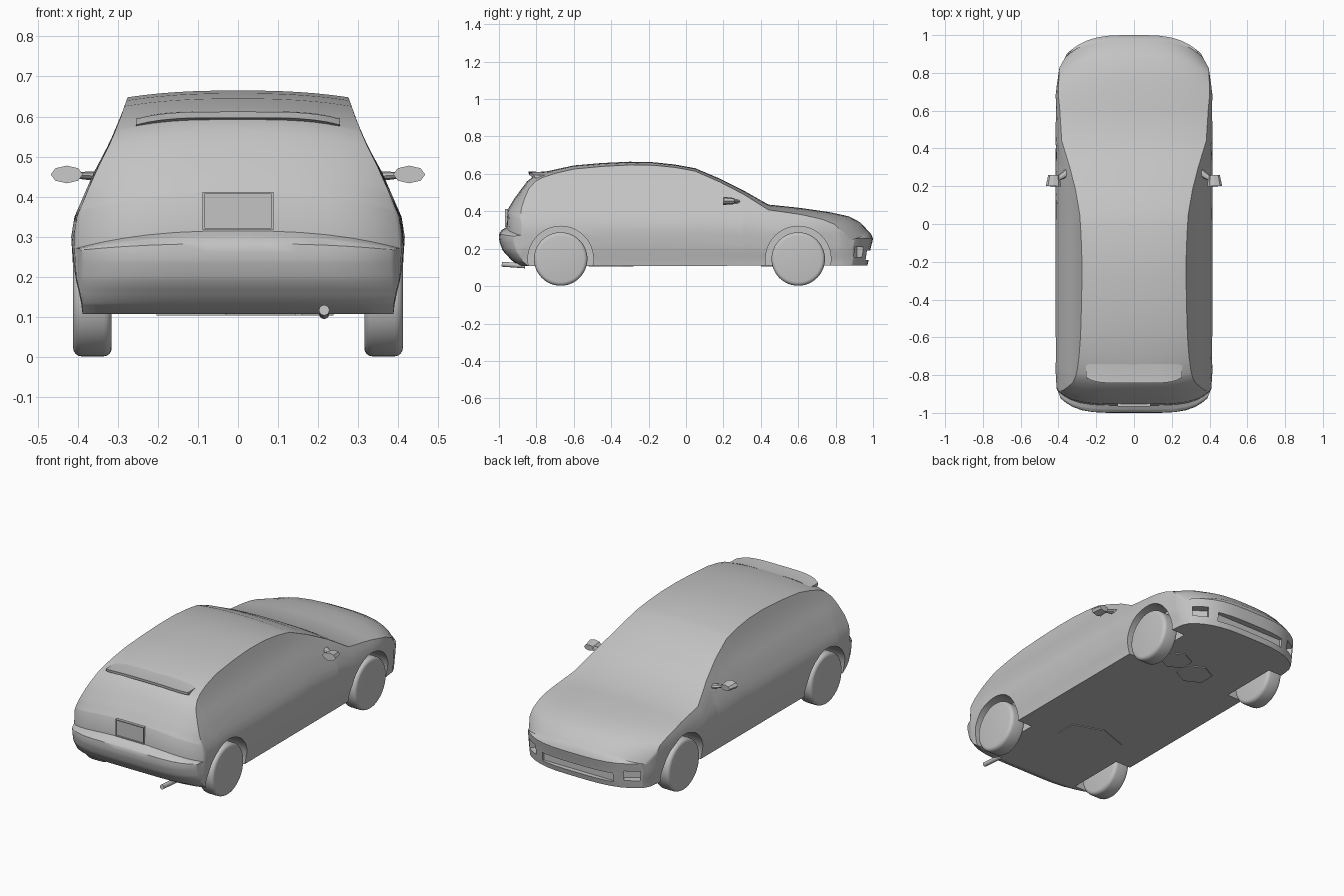
import bpy, bmesh, math
from mathutils import Matrix, Vector

cube = bpy.data.objects.get("Cube")
if cube:
    bpy.data.objects.remove(cube, do_unlink=True)

grey = bpy.data.materials.new("plain_grey")
grey.use_nodes = True
grey.diffuse_color = (0.55, 0.55, 0.55, 1)
grey.node_tree.nodes["Principled BSDF"].inputs["Base Color"].default_value = (0.55, 0.55, 0.55, 1)


def finish(name, bm):
    bmesh.ops.recalc_face_normals(bm, faces=bm.faces)
    mesh = bpy.data.meshes.new(name)
    bm.to_mesh(mesh)
    bm.free()
    mesh.materials.append(grey)
    obj = bpy.data.objects.new(name, mesh)
    bpy.context.collection.objects.link(obj)
    return obj


def activate(obj):
    bpy.ops.object.select_all(action='DESELECT')
    obj.select_set(True)
    bpy.context.view_layer.objects.active = obj


def smooth(obj, angle=35):
    activate(obj)
    bpy.ops.object.shade_smooth_by_angle(angle=math.radians(angle))


def apply_modifier(obj, mod):
    activate(obj)
    bpy.ops.object.modifier_apply(modifier=mod.name)


def box(name, centre, size, turn=0):
    bm = bmesh.new()
    mat = Matrix.Translation(centre) @ Matrix.Rotation(turn, 4, 'Z') @ Matrix.Diagonal((*size, 1))
    bmesh.ops.create_cube(bm, size=1, matrix=mat)
    return finish(name, bm)


def tube(name, start, end, r1, r2, sides, flatten=1):
    """Cone or cylinder between two points, optionally squashed in height."""
    start, end = Vector(start), Vector(end)
    axis = end - start
    bm = bmesh.new()
    mat = (Matrix.Translation((start + end) / 2) @ Matrix.Diagonal((1, 1, flatten, 1))
           @ axis.to_track_quat('Z', 'Y').to_matrix().to_4x4())
    bmesh.ops.create_cone(bm, cap_ends=True, segments=sides, radius1=r1, radius2=r2,
                          depth=axis.length, matrix=mat)
    return finish(name, bm)


def look_up(table, v):
    if v <= table[0][0]:
        return table[0][1]
    for (a, p), (b, q) in zip(table, table[1:]):
        if v <= b:
            return p + (q - p) * (v - a) / (b - a)
    return table[-1][1]


# Body shape tables: centre line height, floor height, width scale, crown, side profile
TOP = [(-1, .26), (-.998, .283), (-.985, .3), (-.96, .315), (-.953, .41), (-.92, .465), (-.85, .56),
       (-.81, .592), (-.77, .608), (-.6, .645), (-.45, .658), (-.3, .665), (-.17, .662), (-.06, .65),
       (.05, .63), (.18, .575), (.31, .51), (.44, .436), (.61, .418), (.77, .395), (.87, .373),
       (.93, .342), (.97, .3), (.987, .283), (1, .255)]
FLOOR = [(-1, .26), (-.997, .235), (-.98, .19), (-.93, .135), (-.88, .107), (.97, .11),
         (.98, .15), (.987, .2), (.996, .235), (1, .255)]
WIDTH = [(-1, .94), (-.95, .985), (-.8, 1), (.7, 1), (.93, .95), (1, .86)]
CROWN = [(-1, .02), (-.95, .05), (-.85, .035), (-.7, .02), (0, .015), (.3, .02), (.44, .028), (.9, .045)]
SIDE = [(.1, .39), (.14, .395), (.2, .41), (.3, .416), (.35, .408), (.4, .386), (.46, .36),
        (.5, .337), (.55, .312), (.6, .292), (.65, .275)]


def bend(x, y):
    """Round the ends in plan by pulling the corners inward."""
    u = min(abs(x) / .4, 1.05)
    if y > .55:
        return y - .15 * ((y - .55) / .45) ** 2 * u ** 3.5
    if y < -.6:
        return y + .09 * ((-y - .6) / .4) ** 2 * u ** 5
    return y


def section(y):
    floor, top, width = look_up(FLOOR, y), look_up(TOP, y), look_up(WIDTH, y)
    crown = min(look_up(CROWN, y), .4 * (top - floor))
    edge = top - crown
    across = [math.sin(math.pi / 2 * k / 8) for k in range(8, -9, -1)]
    levels = [floor + (edge - floor) * k / 14 for k in range(1, 14)]
    wall = [(look_up(SIDE, z) * width, z) for z in levels]
    half_top, half_floor = look_up(SIDE, edge) * width, look_up(SIDE, floor) * width
    ring = wall + [(half_top * t, edge + crown * (1 - abs(t) ** 2.5)) for t in across]
    ring += [(-x, z) for x, z in reversed(wall)]
    ring += [(-half_floor * t, floor) for t in across]
    return [(x, bend(x, y), z) for x, z in ring]


# Body shell lofted along its length
bm = bmesh.new()
stations = sorted({y for table in (TOP, FLOOR, WIDTH, CROWN) for y, _ in table})
rings = [[bm.verts.new(p) for p in section(y)] for y in stations]
for a, b in zip(rings, rings[1:]):
    for i in range(len(a)):
        j = (i + 1) % len(a)
        bm.faces.new((a[i], a[j], b[j], b[i]))
bmesh.ops.remove_doubles(bm, verts=bm.verts, dist=.0002)
body = finish("body", bm)

# Wheel arches, air intake and lamp pockets cut from the body
cutters = [box("intake_cutter", (0, 1, .165), (.44, .1, .05))]
for s in (-1, 1):
    cutters.append(box("lamp_cutter", (s * .305, .915, .182), (.085, .06, .055), -s * .6))
    for y in (-.67, .6):
        cutters.append(tube("arch_cutter", (s * .295, y, .145), (s * .6, y, .145), .175, .175, 48))
for cutter in cutters:
    cutter.hide_render = True
    mod = body.modifiers.new("cut", 'BOOLEAN')
    mod.operation, mod.solver, mod.object = 'DIFFERENCE', 'EXACT', cutter
    apply_modifier(body, mod)
for cutter in cutters:
    bpy.data.objects.remove(cutter, do_unlink=True)
smooth(body)

# Wheels and door mirrors
for s, side in ((1, "left"), (-1, "right")):
    for y, end in ((-.67, "tail"), (.6, "nose")):
        wheel = tube(f"{side}_{end}_wheel", (s * .315, y, .145), (s * .411, y, .145), .143, .143, 48)
        mod = wheel.modifiers.new("round", 'BEVEL')
        mod.width, mod.segments, mod.limit_method = .02, 4, 'ANGLE'
        apply_modifier(wheel, mod)
        smooth(wheel, 40)
    tube(f"{side}_mirror", (s * .427, .2, .456), (s * .424, .258, .454), .04, .03, 8, .55)
    tube(f"{side}_mirror_arm", (s * .35, .275, .45), (s * .41, .235, .455), .02, .013, 8, .6)

# Roof spoiler: a thin curved blade overhanging the tail window
bm = bmesh.new()
rows = []
for k in range(-8, 9):
    t = k / 8
    drop, sweep = .018 * abs(t) ** 4, .03 * abs(t) ** 6
    blade = [(-.74, .614), (-.78, .611), (-.842 + sweep, .612), (-.84 + sweep, .597), (-.76, .585)]
    rows.append([bm.verts.new((.255 * t, y, z - drop)) for y, z in blade])
for a, b in zip(rows, rows[1:]):
    for i in range(len(a)):
        j = (i + 1) % len(a)
        bm.faces.new((a[i], a[j], b[j], b[i]))
bm.faces.new(rows[0])
bm.faces.new(rows[-1])
smooth(finish("roof_spoiler", bm), 30)

# Number plate with a raised frame
box("number_plate", (0, -.955, .364), (.17, .012, .088))
for s in (-1, 1):
    box("plate_frame_side", (s * .086, -.957, .364), (.005, .02, .095))
    box("plate_frame_bar", (0, -.957, .364 + s * .045), (.177, .02, .005))

# Exhaust pipe
smooth(tube("exhaust_pipe", (.215, -.985, .117), (.215, -.86, .108), .013, .013, 16))

# Shallow panels under the floor
for name, x, y, rx, ry in (("gearbox_cover", -.01, .49, .1, .09), ("engine_cover", .16, .54, .09, .08),
                           ("tank_cover", -.03, -.4, .2, .12)):
    panel = tube(name, (0, 0, 0), (0, 0, .012), 1, 1, 6)
    panel.data.transform(Matrix.Translation((x, y, .104)) @ Matrix.Diagonal((rx, ry, 1, 1)))
